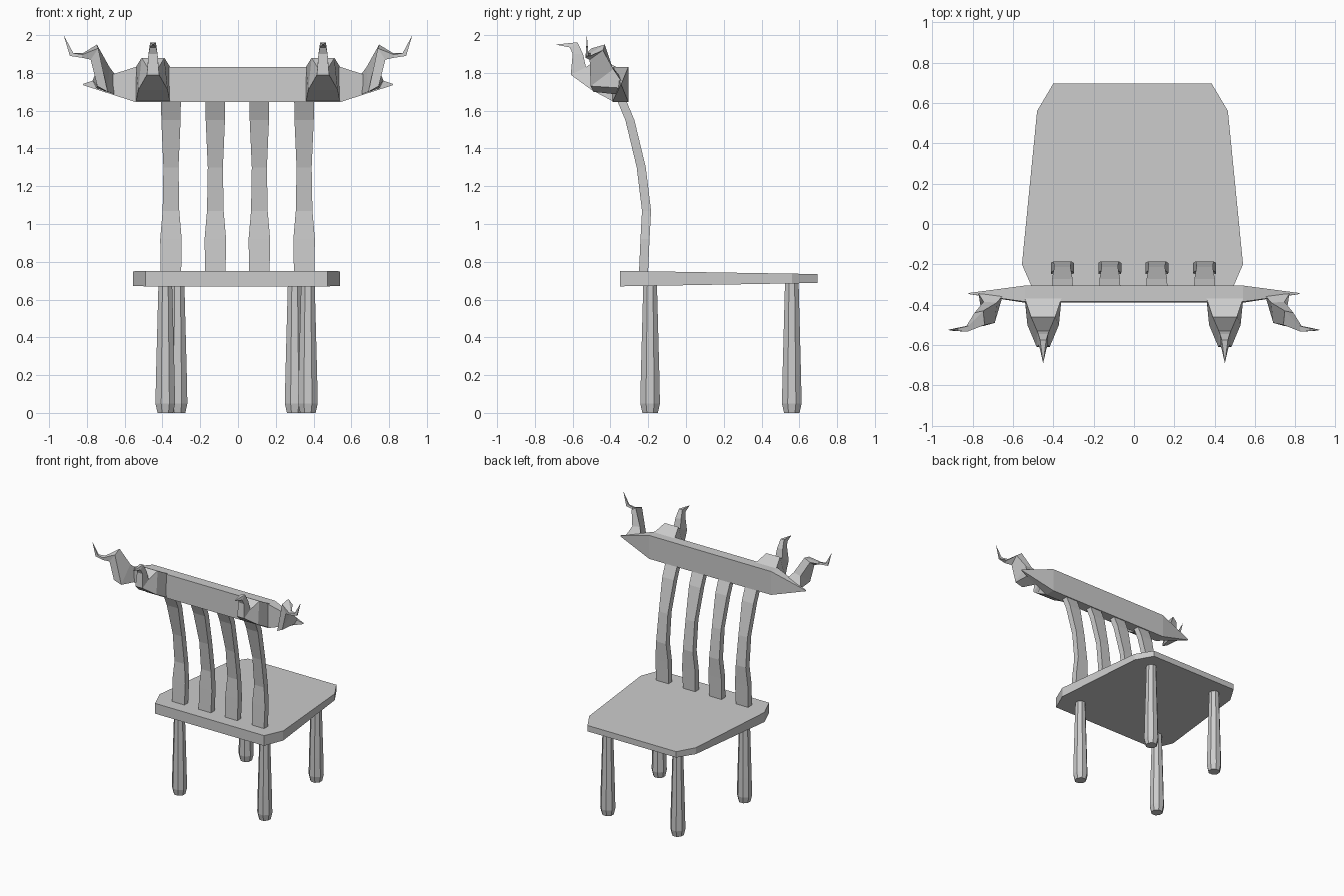
import bpy, math

if "Cube" in bpy.data.objects:
    bpy.data.objects.remove(bpy.data.objects["Cube"])


def make(name, verts, faces):
    me = bpy.data.meshes.new(name)
    me.from_pydata(verts, [], faces)
    me.update()
    import bmesh
    bm = bmesh.new()
    bm.from_mesh(me)
    bmesh.ops.recalc_face_normals(bm, faces=bm.faces)
    bm.to_mesh(me)
    bm.free()
    ob = bpy.data.objects.new(name, me)
    bpy.context.collection.objects.link(ob)
    return ob


def loft(name, rings, tip=None):
    """Skin a list of equal-length rings, ending in a cap or a point."""
    n = len(rings[0])
    verts = [p for r in rings for p in r]
    faces = [tuple(range(n))]
    for k in range(len(rings) - 1):
        for i in range(n):
            j = (i + 1) % n
            faces.append((k*n + i, k*n + j, k*n + n + j, k*n + n + i))
    last = (len(rings) - 1) * n
    if tip:
        verts.append(tip)
        faces += [(last + i, last + (i + 1) % n, len(verts) - 1) for i in range(n)]
    else:
        faces.append(tuple(range(last, last + n)))
    return make(name, verts, faces)


# Seat: tapered slab, slightly thinner towards +y
outline = [(-0.40, 0.695), (-0.48, 0.56), (-0.555, -0.20), (-0.49, -0.35),
           (0.475, -0.35), (0.54, -0.20), (0.465, 0.56), (0.385, 0.695)]


def seat_ring(z0, z1):
    return [(x, y, z0 + (z1 - z0) * (y + 0.35) / 1.045) for x, y in outline]


loft("seat", [seat_ring(0.67, 0.688), seat_ring(0.752, 0.735)])

# Legs: eight-sided, swelling towards the foot
leg_profile = [(0.0, 0.041), (0.05, 0.052), (0.2, 0.049), (0.69, 0.036)]
for name, cx, cy in [("back_leg_left", -0.385, -0.19), ("back_leg_right", 0.37, -0.19),
                     ("front_leg_left", -0.32, 0.56), ("front_leg_right", 0.30, 0.56)]:
    rings = []
    for z, r in leg_profile:
        r /= math.cos(math.pi / 8)
        rings.append([(cx + r * math.cos((i + 0.5) * math.pi / 4),
                       cy + r * math.sin((i + 0.5) * math.pi / 4), z) for i in range(8)])
    loft(name, rings)

# Back slats: curved, waisted strips (z, y centre, half width)
slat = [(0.74, -0.225, 0.054), (0.92, -0.217, 0.057), (1.07, -0.209, 0.044),
        (1.30, -0.237, 0.040), (1.55, -0.297, 0.051), (1.70, -0.36, 0.053)]
for i, cx in enumerate((-0.355, -0.12, 0.113, 0.35)):
    loft(f"back_slat_{i + 1}",
         [[(cx - w, y - 0.024, z), (cx + w, y - 0.024, z),
           (cx + w, y + 0.024, z), (cx - w, y + 0.024, z)] for z, y, w in slat])


# Top rail: box with pointed ends
def rail_ring(x):
    return [(x, -0.39, 1.645), (x, -0.305, 1.645), (x, -0.305, 1.832), (x, -0.385, 1.832)]


def tip_ring(x):
    return [(x, -0.347, 1.735), (x, -0.342, 1.735), (x, -0.342, 1.742), (x, -0.347, 1.742)]


loft("top_rail", [tip_ring(-0.82), rail_ring(-0.54), rail_ring(0.54), tip_ring(0.82)])

# Front horns: (lower y, z, half width, upper y, z, half width)
front_horn = [(-0.38, 1.646, 0.09, -0.37, 1.832, 0.09),
              (-0.50, 1.71, 0.078, -0.46, 1.88, 0.06),
              (-0.61, 1.79, 0.032, -0.53, 1.83, 0.03),
              (-0.60, 1.90, 0.024, -0.545, 1.90, 0.024),
              (-0.615, 1.935, 0.017, -0.575, 1.962, 0.015)]
for side, cx in (("left", -0.45), ("right", 0.45)):
    loft(f"front_horn_{side}",
         [[(cx - w0, y0, z0), (cx + w0, y0, z0), (cx + w1, y1, z1), (cx - w1, y1, z1)]
          for y0, z0, w0, y1, z1, w1 in front_horn], (cx, -0.69, 1.95))

# Side horns: bent outwards from the pointed rail ends
side_horn = [
    [(0.65, -0.355, 1.685), (0.65, -0.355, 1.79), (0.77, -0.345, 1.76), (0.75, -0.345, 1.72)],
    [(0.69, -0.49, 1.70), (0.68, -0.39, 1.83), (0.745, -0.385, 1.82), (0.745, -0.505, 1.73)],
    [(0.74, -0.50, 1.93), (0.747, -0.43, 1.95), (0.79, -0.44, 1.92), (0.78, -0.51, 1.87)],
    [(0.825, -0.533, 1.897), (0.82, -0.505, 1.905), (0.83, -0.505, 1.89), (0.825, -0.533, 1.88)],
    [(0.872, -0.53, 1.905), (0.872, -0.517, 1.905), (0.89, -0.517, 1.89), (0.89, -0.53, 1.89)]]
for side, s in (("left", -1), ("right", 1)):
    loft(f"side_horn_{side}", [[(s * x, y, z) for x, y, z in r] for r in side_horn],
         (s * 0.923, -0.525, 2.0))
